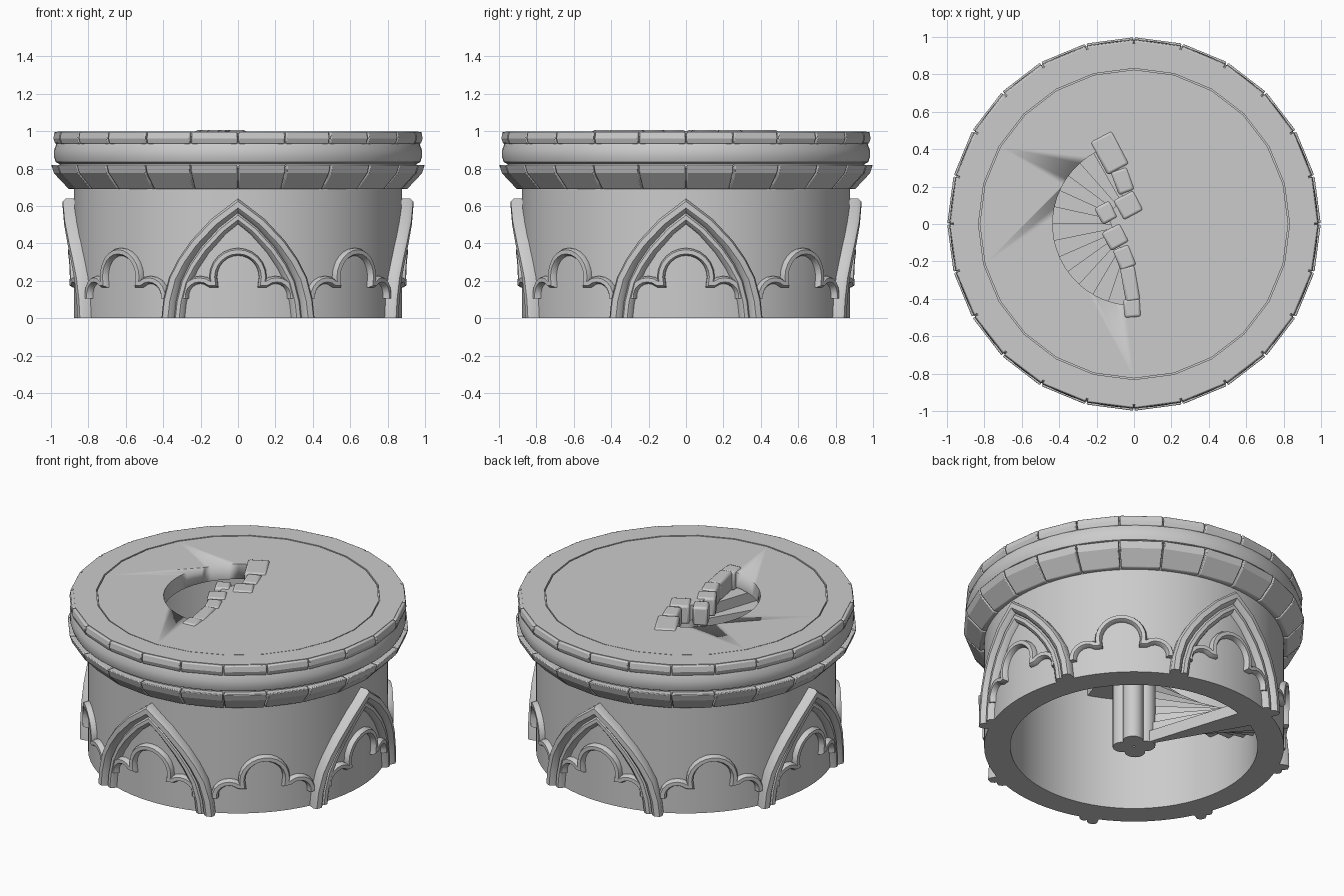
import bpy, bmesh
from math import sin, cos, tan, pi, radians, asin, hypot
from mathutils import Matrix, Vector

cube = bpy.data.objects.get("Cube")
if cube:
    bpy.data.objects.remove(cube)

stone = bpy.data.materials.new("grey stone")
stone.use_nodes = True
GREY = (0.6, 0.6, 0.6, 1)
stone.diffuse_color = GREY
stone.node_tree.nodes["Principled BSDF"].inputs["Base Color"].default_value = GREY


def finish(name, bm, angle=35, bevel=0):
    """Turn a bmesh into a stone object, smooth below the given angle."""
    bmesh.ops.recalc_face_normals(bm, faces=bm.faces)
    mesh = bpy.data.meshes.new(name)
    bm.to_mesh(mesh)
    bm.free()
    mesh.materials.append(stone)
    for p in mesh.polygons:
        p.use_smooth = True
    mesh.set_sharp_from_angle(angle=radians(angle))
    obj = bpy.data.objects.new(name, mesh)
    bpy.context.collection.objects.link(obj)
    if bevel:
        mod = obj.modifiers.new("Bevel", "BEVEL")
        mod.width = bevel
        mod.segments = 2
        mod.limit_method = "ANGLE"
    return obj


def bridge(bm, rows, closed_rows=False, cap=False):
    """Skin a list of closed vertex loops."""
    loops = [[bm.verts.new(p) for p in row] for row in rows]
    n = len(loops[0])
    pairs = list(zip(loops, loops[1:]))
    if closed_rows:
        pairs.append((loops[-1], loops[0]))
    for a, b in pairs:
        for i in range(n):
            j = (i + 1) % n
            bm.faces.new((a[i], a[j], b[j], b[i]))
    if cap:
        bm.faces.new(loops[0])
        bm.faces.new(loops[-1][::-1])


def polar(r, a, z):
    return Vector((r * cos(a), r * sin(a), z))


def lathe(name, profile, sides):
    bm = bmesh.new()
    rows = [[polar(r, 2 * pi * i / sides, z) for r, z in profile] for i in range(sides)]
    bridge(bm, rows, closed_rows=True)
    return finish(name, bm)


def stone_ring(name, profile, count=24, gap=0.004):
    bm = bmesh.new()
    for i in range(count):
        a, b = 2 * pi * i / count + gap, 2 * pi * (i + 1) / count - gap
        bridge(bm, [[polar(r, t, z) for r, z in profile] for t in (a, b)], cap=True)
    return finish(name, bm, 20, 0.006)


def prism(bm, outline, z0, z1):
    bridge(bm, [[(x, y, z) for x, y in outline] for z in (z0, z1)], cap=True)


def sweep(name, half, section, facing):
    """Sweep a moulding along a mirrored path wrapped round the wall."""
    path = [Vector(p) for p in half] + [Vector((-x, z)) for x, z in half[-2::-1]]
    rows = []
    for i, p in enumerate(path):
        d0 = (p - path[i - 1]).normalized() if i else None
        d1 = (path[i + 1] - p).normalized() if i < len(path) - 1 else None
        d0, d1 = d0 or d1, d1 or d0
        t = (d0 + d1).normalized()
        normal = Vector((t.y, -t.x)) / max(t.dot(d1), 0.6)
        row = []
        for w, r in section:
            q = p + normal * w
            row.append(polar(r, facing + asin(q.x / 0.9), max(q.y, 0)))
        rows.append(row)
    bm = bmesh.new()
    bridge(bm, rows, cap=True)
    return finish(name, bm, 40)


# Hollow round wall with its flared rim
lathe("tower_wall", [(0.723, 0), (0.876, 0), (0.876, 0.69), (0.955, 0.8), (0.955, 0.825),
                     (0.975, 0.835), (0.983, 0.86), (0.983, 0.9), (0.97, 0.935),
                     (0.955, 0.945), (0.955, 0.98), (0.723, 0.98)], 72)
stone_ring("lower_rim_stones", [(0.87, 0.69), (0.905, 0.69), (0.985, 0.775),
                                (1.0, 0.82), (0.94, 0.82)])
stone_ring("upper_rim_stones", [(0.94, 0.932), (0.978, 0.932), (0.988, 0.96),
                                (0.982, 0.996), (0.94, 0.996)])
lathe("floor_border", [(0.832, 0.97), (0.966, 0.97), (0.966, 0.999), (0.832, 0.999)], 24)

# Floor slab with the stair opening cut out
bm = bmesh.new()
prism(bm, [polar(0.825, 2 * pi * i / 24, 0).xy for i in range(24)], 0.9, 0.997)
floor = finish("floor_slab", bm)
bm = bmesh.new()
arc = [polar(0.435, radians(117 + 147 * i / 20), 0).xy for i in range(21)]
edge = [(-0.01, -0.4), (-0.05, -0.18), (-0.1, -0.07), (-0.14, 0.05), (-0.06, 0.14), (-0.13, 0.36)]
prism(bm, arc + edge, 0.8, 1.1)
cutter = finish("opening_cutter", bm)
cutter.hide_render = True
mod = floor.modifiers.new("Opening", "BOOLEAN")
mod.object = cutter
mod.operation = "DIFFERENCE"
mod.solver = "EXACT"
bpy.context.view_layer.objects.active = floor
bpy.ops.object.modifier_apply(modifier=mod.name)
bpy.data.objects.remove(cutter)

# Kerb blocks along the opening: x, y, width, length, turn
for x, y, w, l, turn in [(-0.13, 0.38, 0.13, 0.2, 28), (-0.06, 0.23, 0.09, 0.13, 20),
                         (-0.03, 0.1, 0.12, 0.12, 28), (-0.15, 0.06, 0.09, 0.1, 28),
                         (-0.1, -0.07, 0.11, 0.11, 28), (-0.05, -0.18, 0.09, 0.12, 22),
                         (-0.02, -0.32, 0.08, 0.19, 10), (-0.01, -0.45, 0.09, 0.1, 4)]:
    bm = bmesh.new()
    place = Matrix.Translation((x, y, 0.945)) @ Matrix.Rotation(radians(turn), 4, "Z")
    bmesh.ops.create_cube(bm, size=1, matrix=place @ Matrix.Diagonal((w, l, 0.12, 1)))
    finish("kerb_block", bm, 40, 0.014)

# Spiral stair winding down to the ground
bm = bmesh.new()
for i in range(13):
    a = radians(264 - 12 * i)
    b = a - radians(12.5)
    top = 0.89 - 0.068 * i
    fan = [polar(0.05, a, 0).xy, polar(0.73, a, 0).xy,
           polar(0.73, (a + b) / 2, 0).xy, polar(0.73, b, 0).xy, polar(0.05, b, 0).xy]
    prism(bm, fan, max(top - 0.09, 0), top)
finish("spiral_steps", bm, 20)

# Clustered centre column
bm = bmesh.new()
for i in range(4):
    c = polar(0.065, pi / 4 + i * pi / 2, 0)
    prism(bm, [(c + polar(0.06, 2 * pi * k / 16, 0)).xy for k in range(16)], 0, 0.93)
finish("centre_column", bm)

# Pointed arches on four sides, and trefoil arches on all eight
pointed = [(0.4, 0), (0.39, 0.1), (0.36, 0.22), (0.31, 0.32), (0.245, 0.415), (0.14, 0.53), (0, 0.64)]
arch_section = [(0, 0.86), (0, 0.92), (-0.012, 0.937), (-0.04, 0.937), (-0.055, 0.918),
                (-0.06, 0.9), (-0.07, 0.912), (-0.09, 0.912), (-0.105, 0.895), (-0.11, 0.86)]
side_lobe = [(0.205 + 0.085 * cos(radians(t)), 0.12 + 0.085 * sin(radians(t)))
             for t in range(-10, 131, 20)]
top_lobe = [(0.135 * cos(radians(t)), 0.22 + 0.135 * sin(radians(t))) for t in range(-15, 91, 15)]
trefoil = side_lobe + top_lobe[:-1] + [(0, 0.355)]
roll_section = [(0.02, 0.86), (0.02, 0.89), (0.011, 0.908), (-0.011, 0.908),
                (-0.02, 0.89), (-0.02, 0.86)]
for i in range(8):
    facing = i * pi / 4
    sweep("trefoil_moulding", trefoil, roll_section, facing)
    if i % 2 == 0:
        sweep("pointed_arch", pointed, arch_section, facing)
